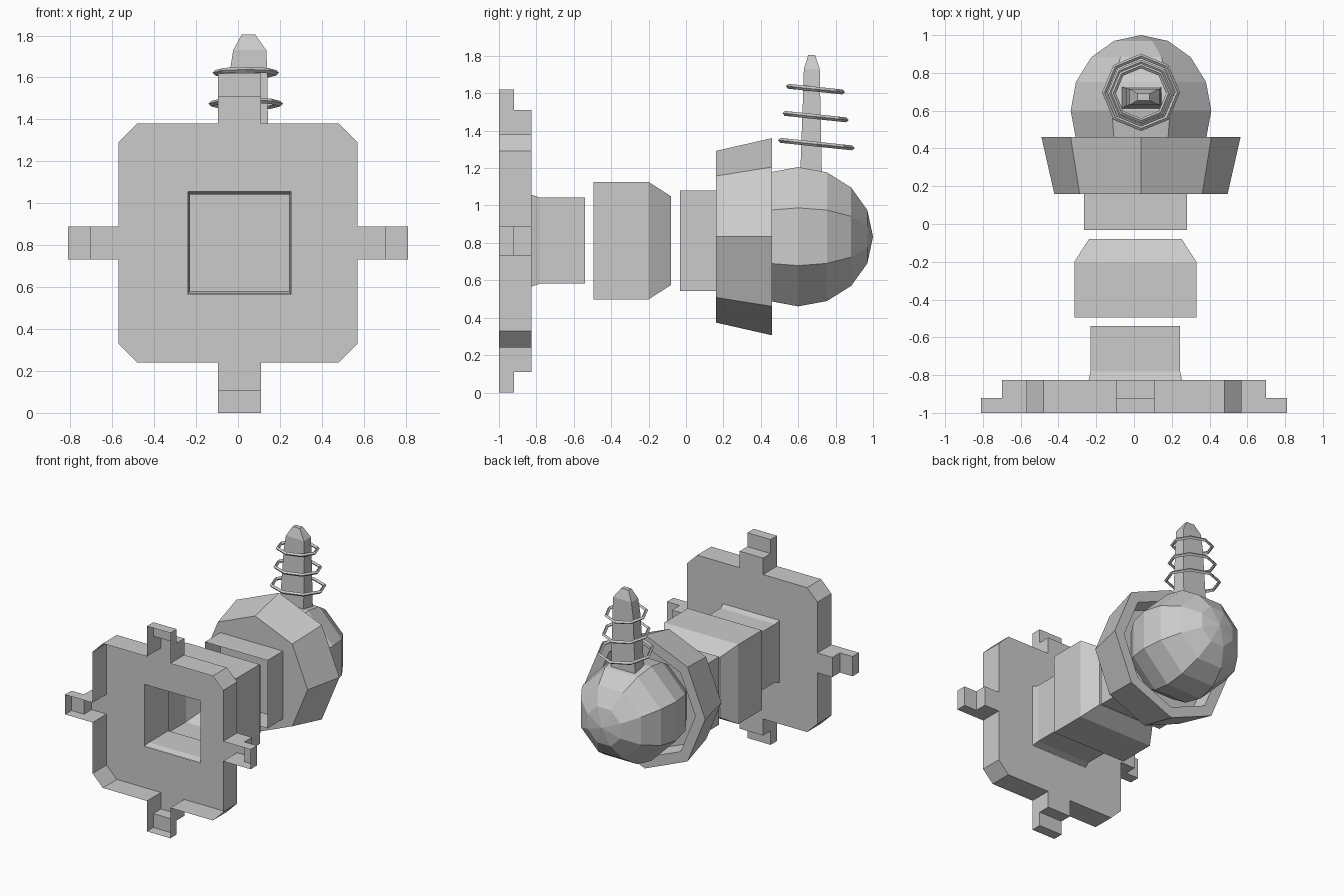
import bpy, bmesh, math
from mathutils import Matrix, Vector

if "Cube" in bpy.data.objects:
    bpy.data.objects.remove(bpy.data.objects["Cube"])


def finish(name, bm):
    bmesh.ops.remove_doubles(bm, verts=bm.verts, dist=0.0005)
    bmesh.ops.recalc_face_normals(bm, faces=bm.faces)
    mesh = bpy.data.meshes.new(name)
    bm.to_mesh(mesh)
    bm.free()
    ob = bpy.data.objects.new(name, mesh)
    bpy.context.collection.objects.link(ob)
    return ob


def loft(name, loops, start=False, end=False):
    """Skin a list of equal-length point loops, with optional end caps."""
    bm = bmesh.new()
    rows = [[bm.verts.new(p) for p in loop] for loop in loops]
    for a, b in zip(rows, rows[1:]):
        for i in range(len(a)):
            j = (i + 1) % len(a)
            bm.faces.new((a[i], a[j], b[j], b[i]))
    if start:
        bm.faces.new(rows[0])
    if end:
        bm.faces.new(rows[-1])
    return finish(name, bm)


def square(y, hx, hz, cx=0.007, cz=0.812):
    return [(cx + sx * hx, y, cz + sz * hz)
            for sx, sz in ((-1, -1), (1, -1), (1, 1), (-1, 1))]


def octagon(y, r, turn=0.0, cx=0.037, cz=0.833):
    return [(cx + r * math.cos(turn + i * math.pi / 4), y,
             cz + r * math.sin(turn + i * math.pi / 4)) for i in range(8)]


# Mounting plate: shell open at the front, four stepped tabs, square hole
FRONT, STEP, BACK = -1.0, -0.92, -0.825
bm = bmesh.new()
for k in range(4):
    w = 0.078 if k % 2 else 0.102
    rot = Matrix.Rotation(k * math.pi / 2, 3, 'Y')

    def face(pts):
        out = []
        for u, y, v in pts:
            p = rot @ Vector((u, y, v))
            shift = 0.007 if abs(p.x) < 0.3 else 0.0
            out.append(bm.verts.new((p.x + shift, p.y, p.z + 0.81)))
        bm.faces.new(out)

    def wall(a, b, y0, y1):
        face([(a[0], y0, a[1]), (b[0], y0, b[1]), (b[0], y1, b[1]), (a[0], y1, a[1])])

    right = [(0.525, 0.525), (0.48, 0.57), (w, 0.57), (w, 0.70)]
    left = [(-u, v) for u, v in reversed(right)]
    face([(u, BACK, v) for u, v in [(-0.247, 0.245), (0.247, 0.245)] + right + left])
    for side in (right, left):
        for a, b in zip(side, side[1:]):
            wall(a, b, FRONT, BACK)
    for s in (-w, w):
        wall((s, 0.70), (s, 0.81), FRONT, STEP)
    wall((-w, 0.70), (w, 0.70), STEP, BACK)
    wall((-w, 0.81), (w, 0.81), FRONT, STEP)
    face([(-w, STEP, 0.70), (w, STEP, 0.70), (w, STEP, 0.81), (-w, STEP, 0.81)])
finish("mounting_plate", bm)

# Three square neck segments with gaps between them
loft("neck_base", [square(-0.825, 0.247, 0.245), square(-0.78, 0.237, 0.23),
                   square(-0.54, 0.237, 0.23)])
loft("neck_middle", [square(-0.495, 0.323, 0.314), square(-0.20, 0.323, 0.314),
                     square(-0.08, 0.246, 0.237)], end=True)
loft("neck_end", [square(-0.033, 0.273, 0.268), square(0.16, 0.273, 0.268)])

# Flared octagonal collar, recessed around the dome
loft("collar", [octagon(0.16, 0.459), octagon(0.46, 0.527),
                octagon(0.46, 0.44), octagon(0.34, 0.42)], start=True, end=True)

# Faceted dome with its pole facing back
R, CY = 0.403, 0.60
loops = [octagon(CY + 0.40 * math.sin(a), R * math.cos(a), math.pi / 8)
         for a in (math.radians(d) for d in (-45, -22.5, 0, 22.5, 45, 67.5, 90))]
loft("dome", loops)


# Tapered blade-like antenna
def level(z, x0, x1, y0, y1):
    return [(x0, y0, z), (x1, y0, z), (x1, y1, z), (x0, y1, z)]


loft("antenna", [level(1.15, -0.065, 0.145, 0.61, 0.727),
                 level(1.62, -0.04, 0.14, 0.627, 0.717),
                 level(1.73, -0.023, 0.135, 0.63, 0.715),
                 level(1.805, 0.018, 0.082, 0.654, 0.69)], start=True, end=True)

# Three tilted octagonal rings around the antenna
for i, (z, y, r) in enumerate(((1.328, 0.697, 0.193), (1.475, 0.693, 0.165),
                               (1.622, 0.692, 0.146))):
    bpy.ops.mesh.primitive_torus_add(
        major_segments=8, minor_segments=4, major_radius=r, minor_radius=0.013,
        location=(0.037, y, z), rotation=(math.radians(-6), 0, 0))
    bpy.context.object.name = f"antenna_ring_{i + 1}"
